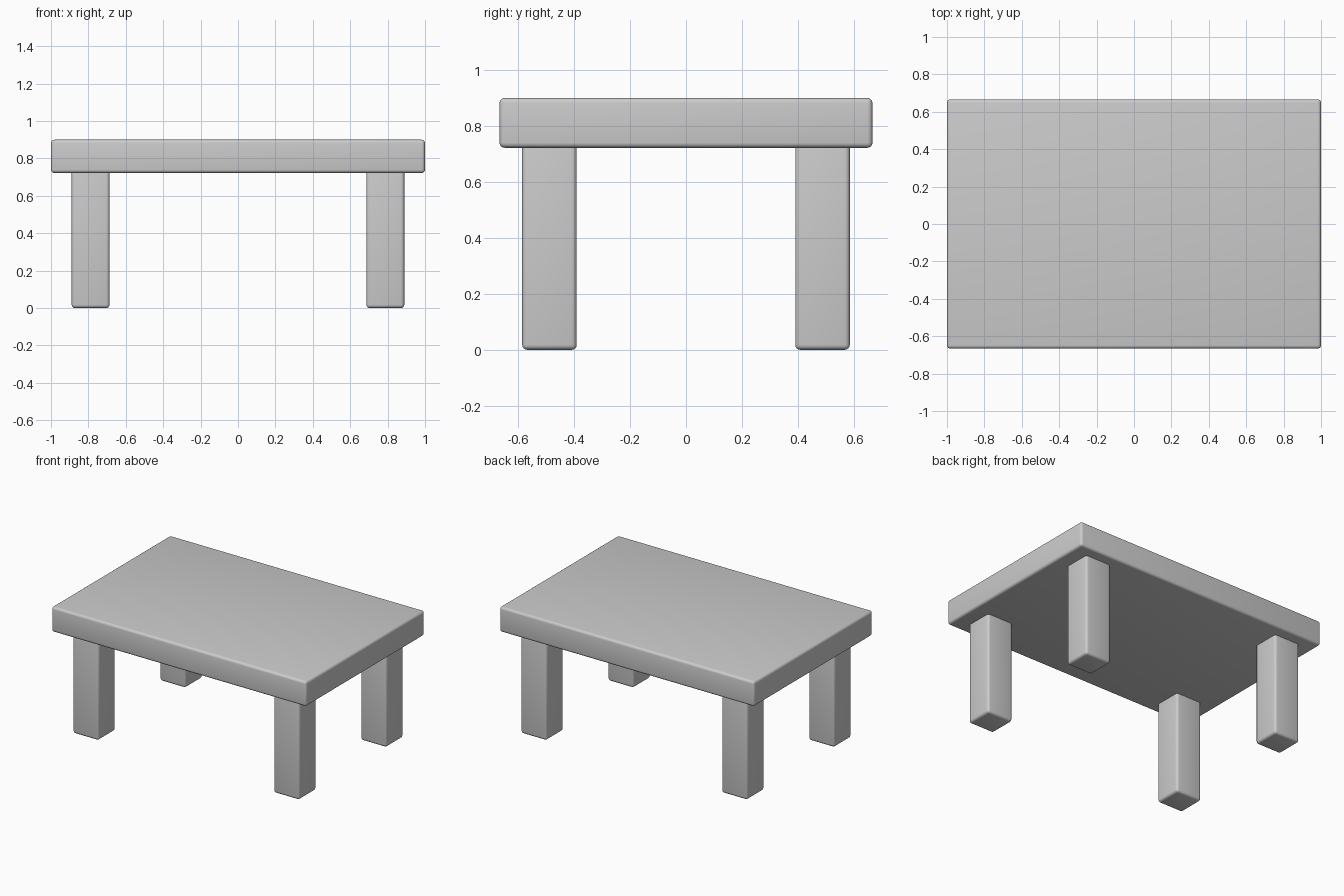
import bpy
import math

if "Cube" in bpy.data.objects:
    bpy.data.objects.remove(bpy.data.objects["Cube"])


def rounded_box(name, center, size, radius=0.018):
    """Box with softly rounded edges."""
    bpy.ops.mesh.primitive_cube_add(size=1, location=center)
    ob = bpy.context.object
    ob.name = name
    ob.scale = size
    bpy.ops.object.transform_apply(location=False, rotation=False, scale=True)
    bevel = ob.modifiers.new("rounded_edges", 'BEVEL')
    bevel.width = radius
    bevel.segments = 4
    bpy.ops.object.modifier_apply(modifier=bevel.name)
    bpy.ops.object.shade_smooth_by_angle(angle=math.radians(35))
    return ob


TOP_Z, UNDERSIDE = 0.90, 0.722
LEG_TOP = UNDERSIDE + 0.02  # legs are let into the slab

# Table top
rounded_box("table_top", (0, 0, (TOP_Z + UNDERSIDE) / 2),
            (2.0, 1.333, TOP_Z - UNDERSIDE))

# Four legs
for side, sx in (("left", -1), ("right", 1)):
    for end, sy in (("front", -1), ("back", 1)):
        rounded_box(f"{end}_{side}_leg", (sx * 0.788, sy * 0.488, LEG_TOP / 2),
                    (0.202, 0.195, LEG_TOP))
